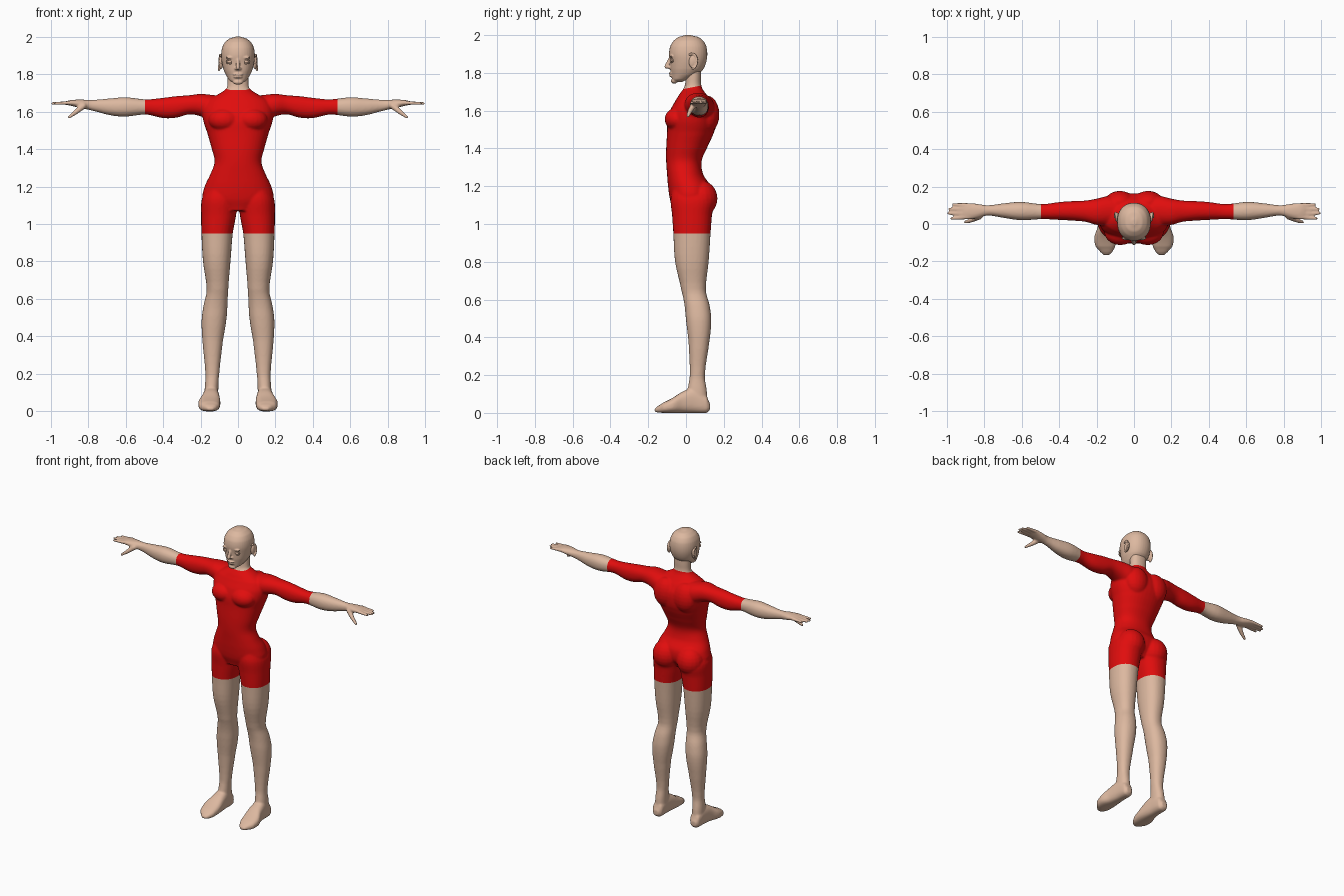
import bpy, bmesh, math
from mathutils import Vector, Matrix


def material(name, rgb):
    m = bpy.data.materials.new(name)
    m.diffuse_color = (*rgb, 1)
    return m


skin = material("skin", (0.72, 0.48, 0.35))
red = material("red_suit", (0.75, 0.004, 0.004))


def spline(p0, p1, p2, p3, t):
    """Catmull-Rom blend of four stations."""
    return [0.5 * (2 * b + (c - a) * t + (2 * a - 5 * b + 4 * c - d) * t * t
                   + (3 * b - a - 3 * c + d) * t ** 3) for a, b, c, d in zip(p0, p1, p2, p3)]


def loft(bm, axis, stations, side=1, power=2.2, n=28, steps=4):
    """Skin along an axis; station = (position, min u, max u, min v, max v)."""
    rows = []
    s = [stations[0]] + list(stations) + [stations[-1]]
    for i in range(len(stations) - 1):
        for k in range(steps):
            r = spline(*s[i:i + 4], k / steps)
            r[0] = s[i + 1][0] + (s[i + 2][0] - s[i + 1][0]) * k / steps
            rows.append(r)
    rows.append(stations[-1])
    others = [i for i in range(3) if i != axis]
    rings = []
    for t, u0, u1, v0, v1 in rows:
        ring = []
        for k in range(n):
            a = 2 * math.pi * k / n
            c, d = math.cos(a), math.sin(a)
            co = [0, 0, 0]
            co[axis] = t
            co[others[0]] = (u0 + u1) / 2 + (u1 - u0) / 2 * math.copysign(abs(c) ** (2 / power), c)
            co[others[1]] = (v0 + v1) / 2 + (v1 - v0) / 2 * math.copysign(abs(d) ** (2 / power), d)
            co[0] *= side
            ring.append(bm.verts.new(co))
        rings.append(ring)
    for a, b in zip(rings, rings[1:]):
        for k in range(n):
            bm.faces.new((a[k], a[(k + 1) % n], b[(k + 1) % n], b[k]))
    bm.faces.new(rings[0])
    bm.faces.new(rings[-1])


def ball(bm, centre, size, tilt=0):
    mat = Matrix.Translation(centre) @ Matrix.Rotation(tilt, 4, 'X') @ Matrix.Diagonal((*size, 1))
    bmesh.ops.create_uvsphere(bm, u_segments=20, v_segments=12, radius=1, matrix=mat)


def limb(bm, p, q, r0, r1):
    """Tapered finger with rounded ends."""
    p, q = Vector(p), Vector(q)
    rot = (q - p).to_track_quat('Z', 'Y').to_matrix().to_4x4()
    bmesh.ops.create_cone(bm, cap_ends=True, segments=12, radius1=r0, radius2=r1,
                          depth=(q - p).length, matrix=Matrix.Translation((p + q) / 2) @ rot)
    ball(bm, p, (r0,) * 3)
    ball(bm, q, (r1,) * 3)


def finish(bm, name, mats, voxel=0, smooth=4):
    bmesh.ops.recalc_face_normals(bm, faces=bm.faces[:])
    me = bpy.data.meshes.new(name)
    bm.to_mesh(me)
    bm.free()
    ob = bpy.data.objects.new(name, me)
    bpy.context.collection.objects.link(ob)
    bpy.context.view_layer.objects.active = ob
    if voxel:
        mod = ob.modifiers.new("fuse", 'REMESH')
        mod.mode, mod.voxel_size = 'VOXEL', voxel
        bpy.ops.object.modifier_apply(modifier=mod.name)
        mod = ob.modifiers.new("soften", 'SMOOTH')
        mod.factor, mod.iterations = 0.5, smooth
        bpy.ops.object.modifier_apply(modifier=mod.name)
    for m in mats:
        ob.data.materials.append(m)
    ob.data.polygons.foreach_set("use_smooth", [True] * len(ob.data.polygons))
    return ob


# ---- body: torso, neck, arms, hands, legs and feet fused into one skin ----
bm = bmesh.new()
torso = [(1.07, -.10, .10, -.065, .09), (1.13, -.185, .185, -.085, .13), (1.20, -.178, .178, -.095, .13),
         (1.26, -.15, .15, -.10, .092), (1.33, -.125, .125, -.105, .082), (1.40, -.14, .14, -.105, .11),
         (1.49, -.165, .165, -.10, .15), (1.55, -.185, .185, -.098, .163), (1.61, -.19, .19, -.08, .158),
         (1.66, -.165, .165, -.052, .13), (1.69, -.11, .11, -.033, .105), (1.72, -.065, .065, -.012, .085)]
loft(bm, 2, torso, n=40)
loft(bm, 2, [(1.62, -.08, .08, -.02, .11), (1.70, -.066, .066, -.015, .092), (1.74, -.057, .057, -.005, .08),
             (1.78, -.056, .056, -.002, .08), (1.84, -.056, .056, 0, .08)])
arm = [(.05, .0, .13, 1.58, 1.68), (.13, -.01, .15, 1.55, 1.688), (.20, -.005, .135, 1.575, 1.694),
       (.26, .012, .125, 1.585, 1.687), (.33, .018, .122, 1.567, 1.682), (.40, .022, .117, 1.565, 1.673),
       (.49, .026, .106, 1.584, 1.665), (.60, .02, .118, 1.573, 1.676), (.68, .03, .112, 1.58, 1.67),
       (.78, .045, .10, 1.605, 1.662), (.84, .03, .108, 1.618, 1.664), (.89, .024, .112, 1.63, 1.662),
       (.91, .03, .108, 1.634, 1.658)]
leg = [(1.20, .02, .165, -.07, .10), (1.13, .004, .194, -.082, .15), (1.05, .01, .197, -.074, .138),
       (.95, .028, .195, -.067, .13), (.80, .04, .187, -.058, .12), (.65, .052, .167, -.025, .105),
       (.57, .056, .183, -.008, .125), (.49, .062, .194, .0, .134), (.38, .08, .19, .013, .124),
       (.20, .10, .174, .02, .10), (.12, .105, .178, .008, .11), (.04, .105, .18, .0, .115)]
foot = [(.127, .125, .165, .015, .05), (.11, .108, .178, .0, .09), (.04, .102, .185, .0, .13),
        (-.02, .096, .195, .0, .112), (-.07, .094, .212, .0, .08), (-.12, .10, .205, .0, .055),
        (-.15, .115, .18, .002, .036), (-.167, .13, .165, .006, .022)]
for s in (1, -1):
    loft(bm, 0, arm, s)
    loft(bm, 2, leg, s)
    loft(bm, 1, foot, s, power=2.6)
    # glute, chest and shoulder-blade muscle
    ball(bm, (s * .092, .08, 1.135), (.09, .087, .095))
    ball(bm, (s * .073, -.045, 1.555), (.085, .068, .062))
    ball(bm, (s * .075, .11, 1.58), (.085, .067, .10))
    # four fingers and a thumb
    for y0, y1, tip in ((.036, .03, .975), (.057, .056, .99), (.08, .08, .985), (.101, .105, .965)):
        limb(bm, (s * .88, y0, 1.647), (s * tip, y1, 1.643), .012, .008)
    limb(bm, (s * .825, .04, 1.63), (s * .868, .02, 1.595), .017, .013)
    limb(bm, (s * .868, .02, 1.595), (s * .90, .01, 1.571), .013, .009)
body = finish(bm, "body", [skin, red], 0.006, 6)

# clean cuts at sleeves, shorts hem and collar, then colour the suit
neck_n = Vector((0, -.2, 1))
neck_p = Vector((0, 0, 1.717))
bm = bmesh.new()
bm.from_mesh(body.data)
for co, no in (((-.495, 0, 0), (1, 0, 0)), ((.53, 0, 0), (1, 0, 0)), ((0, 0, .95), (0, 0, 1)), (neck_p, neck_n)):
    bmesh.ops.bisect_plane(bm, geom=bm.verts[:] + bm.edges[:] + bm.faces[:], plane_co=co, plane_no=no)
for f in bm.faces:
    c = f.calc_center_median()
    f.material_index = int(-.495 < c.x < .53 and c.z > .95 and (c - neck_p).dot(neck_n) < 0)
bm.to_mesh(body.data)
bm.free()

# ---- head: skull and jaw with brow, nose, lips and chin ----
bm = bmesh.new()
loft(bm, 2, [(1.752, -.025, .025, -.068, -.02), (1.765, -.045, .045, -.074, .01), (1.79, -.062, .062, -.078, .06),
             (1.82, -.076, .076, -.083, .092), (1.86, -.086, .086, -.085, .108), (1.90, -.09, .09, -.09, .113),
             (1.94, -.085, .085, -.084, .108), (1.97, -.07, .07, -.066, .092), (1.99, -.045, .045, -.04, .066),
             (2.0, -.012, .012, -.005, .025)], n=36)
limb(bm, (0, -.084, 1.878), (0, -.102, 1.834), .008, .012)
ball(bm, (0, -.084, 1.829), (.02, .014, .009))
ball(bm, (0, -.078, 1.798), (.028, .014, .006))
ball(bm, (0, -.076, 1.784), (.024, .013, .006))
ball(bm, (0, -.062, 1.757), (.028, .018, .014))
for s in (1, -1):
    ball(bm, (s * .04, -.076, 1.888), (.026, .011, .007))
finish(bm, "head", [skin], 0.004, 4)

# ---- eyes with raised lids, and ears with rims ----
for s, side in ((1, "left"), (-1, "right")):
    bm = bmesh.new()
    ball(bm, (s * .043, -.068, 1.866), (.015, .015, .011))
    finish(bm, side + "_eye", [skin])
    bm = bmesh.new()
    pts = [Vector((s * (.043 + .019 * math.cos(a)), -.079 + .006 * abs(math.cos(a)), 1.866 + .011 * math.sin(a)))
           for a in (k * math.pi / 8 for k in range(16))]
    for a, b in zip(pts, pts[1:] + pts[:1]):
        limb(bm, a, b, .003, .003)
    finish(bm, side + "_eyelids", [skin])
    bm = bmesh.new()
    ball(bm, (s * .09, .038, 1.862), (.011, .023, .036), -.15)
    arc = [Vector((s * (.095 + .006 * math.sin(a / 2)), .032 + .026 * math.sin(a), 1.862 + .04 * math.cos(a)))
           for a in (-.5 + k * .35 for k in range(11))]
    for a, b in zip(arc, arc[1:]):
        limb(bm, a, b, .006, .006)
    finish(bm, side + "_ear", [skin], 0.003, 3)
